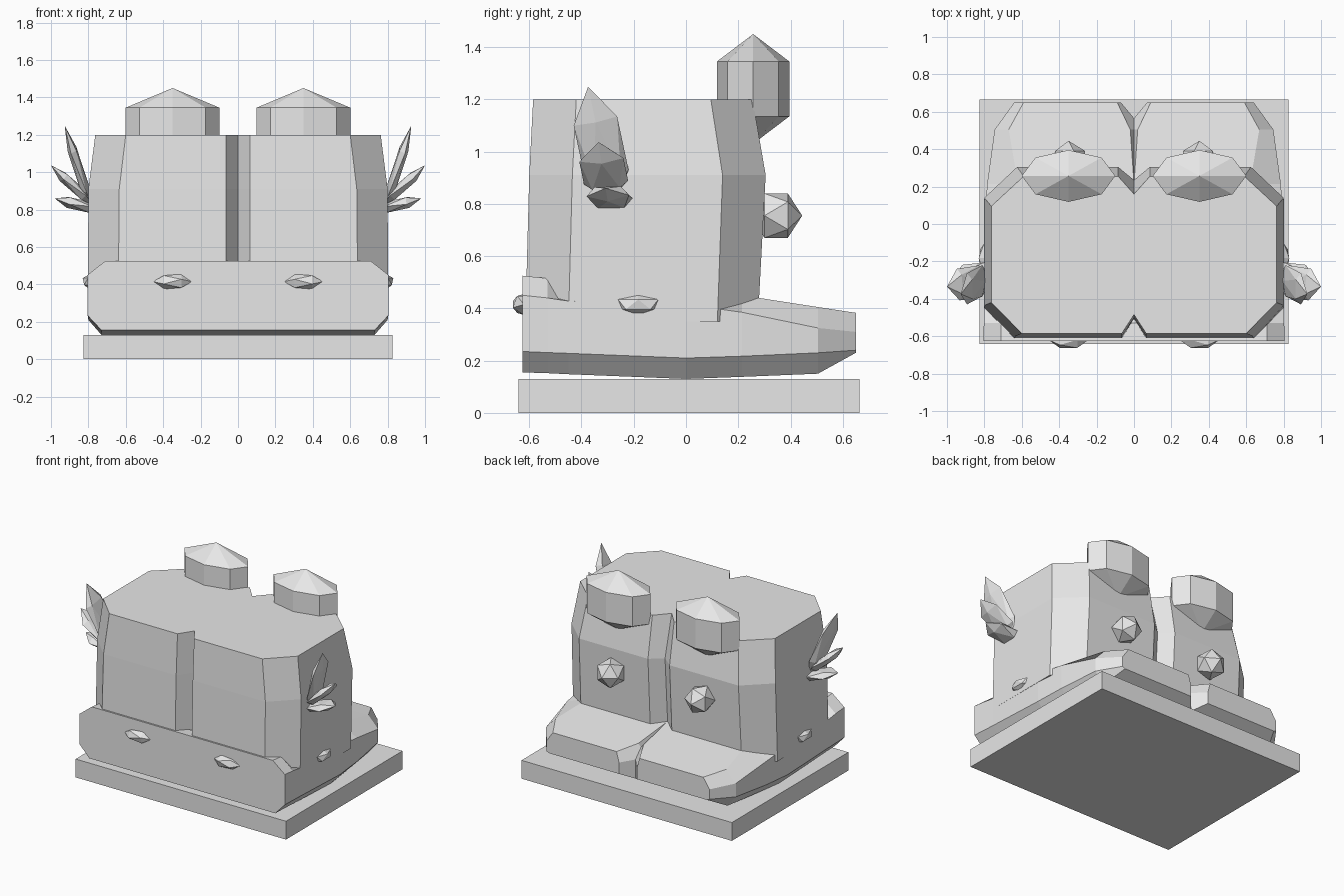
import bpy, bmesh
from mathutils import Matrix, Vector

if "Cube" in bpy.data.objects:
    bpy.data.objects.remove(bpy.data.objects["Cube"], do_unlink=True)

grey = bpy.data.materials.new("light grey")
grey.use_nodes = True
grey.diffuse_color = (0.8, 0.8, 0.8, 1)
grey.node_tree.nodes["Principled BSDF"].inputs["Base Color"].default_value = (0.8, 0.8, 0.8, 1)


def finish(bm, name, mirror=False):
    bmesh.ops.recalc_face_normals(bm, faces=bm.faces)
    mesh = bpy.data.meshes.new(name)
    bm.to_mesh(mesh)
    bm.free()
    mesh.materials.append(grey)
    obj = bpy.data.objects.new(name, mesh)
    bpy.context.collection.objects.link(obj)
    if mirror:
        obj.modifiers.new("Mirror", "MIRROR").use_axis[0] = True
    return obj


def loft(name, rings, mirror=False):
    """Skin a list of equal-length point rings and cap both ends."""
    bm = bmesh.new()
    loops = [[bm.verts.new(p) for p in ring] for ring in rings]
    n = len(loops[0])
    for a, b in zip(loops, loops[1:]):
        for i in range(n):
            j = (i + 1) % n
            bm.faces.new((a[i], a[j], b[j], b[i]))
    bm.faces.new(loops[0])
    bm.faces.new(loops[-1])
    return finish(bm, name, mirror)


def gem(name, centre, axis, across, length, width, thick):
    """Mirrored stretched icosahedron; its pole runs along axis."""
    z = Vector(axis).normalized()
    x = Vector(across).cross(z).normalized()
    y = z.cross(x)
    turn = Matrix((x, y, z)).transposed().to_4x4()
    size = Matrix.Diagonal((thick, width, length, 1))
    bm = bmesh.new()
    bmesh.ops.create_icosphere(bm, subdivisions=1, radius=1,
                               matrix=Matrix.Translation(centre) @ turn @ size)
    return finish(bm, name, True)


# Base slab
bm = bmesh.new()
bmesh.ops.create_cube(bm, size=1, matrix=Matrix.Translation((0, 0.012, 0.065))
                      @ Matrix.Diagonal((1.65, 1.305, 0.13, 1)))
finish(bm, "base_slab")


# Joined boot shafts: octagon with a groove front and back
def shaft_ring(z, side, flat, front, front_cut, back_cut, back, groove_front, groove_back):
    half = [(0, groove_front), (0.065, front), (flat, front), (side, front_cut),
            (side, back_cut), (flat - 0.01, back), (0.085, back), (0, groove_back)]
    other = [(-x, y) for x, y in half[-2:0:-1]]
    return [(x, y, z) for x, y in half + other]


loft("boot_shafts", [
    shaft_ring(0.35, 0.802, 0.64, -0.615, -0.45, 0.12, 0.275, -0.51, 0.20),
    shaft_ring(0.91, 0.80, 0.635, -0.60, -0.435, 0.14, 0.305, -0.50, 0.235),
    shaft_ring(1.20, 0.763, 0.60, -0.585, -0.42, 0.095, 0.255, -0.485, 0.16),
])


# Shoes: cross-sections from heel to toe, mirrored
def shoe_ring(y, base_x, base_z, side_x, low_z, high_z, top_x, top_z, in_x=0, in_top=0):
    return [(in_x, y, base_z), (base_x, y, base_z), (side_x, y, low_z), (side_x, y, high_z),
            (top_x, y, top_z), (in_top, y, top_z), (in_x, y, high_z)]


loft("shoes", [
    shoe_ring(-0.625, 0.73, 0.155, 0.805, 0.235, 0.45, 0.71, 0.525),
    shoe_ring(-0.53, 0.73, 0.152, 0.803, 0.231, 0.44, 0.71, 0.515),
    shoe_ring(-0.45, 0.73, 0.148, 0.802, 0.228, 0.428, 0.72, 0.435),
    shoe_ring(0, 0.73, 0.13, 0.80, 0.21, 0.415, 0.72, 0.43),
    shoe_ring(0.215, 0.71, 0.138, 0.785, 0.217, 0.385, 0.62, 0.45),
    shoe_ring(0.505, 0.68, 0.15, 0.745, 0.23, 0.325, 0.67, 0.405, -0.05, 0.02),
    shoe_ring(0.65, 0.62, 0.23, 0.64, 0.24, 0.31, 0.59, 0.383, 0.07, 0.09),
], True)

# Faceted knobs on the back top edge
bm = bmesh.new()
bmesh.ops.create_uvsphere(bm, u_segments=8, v_segments=3, radius=1,
                          matrix=Matrix.Translation((0.35, 0.257, 1.24))
                          @ Matrix.Diagonal((0.289, 0.16, 0.21, 1)))
finish(bm, "top_knobs", True)

# Studs on the back of the shafts, and on the heel front and sides
gem("back_studs", (0.35, 0.345, 0.755), (0, 1, 0), (0, 0, 1), 0.1, 0.1, 0.1)
gem("heel_studs", (0.35, -0.62, 0.415), (1, 0, 0), (0, 1, 0), 0.105, 0.05, 0.045)
gem("side_studs", (0.79, -0.183, 0.415), (0, 0, 1), (0, 1, 0), 0.042, 0.09, 0.045)

# Fan of three leaf-shaped spikes on each side
gem("upper_spike", (0.852, -0.325, 1.015), (0.075, -0.05, 0.235), (0, 1, 0.2), 0.25, 0.1, 0.03)
gem("middle_spike", (0.88, -0.315, 0.925), (0.12, -0.02, 0.112), (0, 1, 0), 0.165, 0.1, 0.033)
gem("lower_spike", (0.85, -0.293, 0.825), (0.13, -0.015, 0.035), (0, 1, 0), 0.135, 0.096, 0.036)
